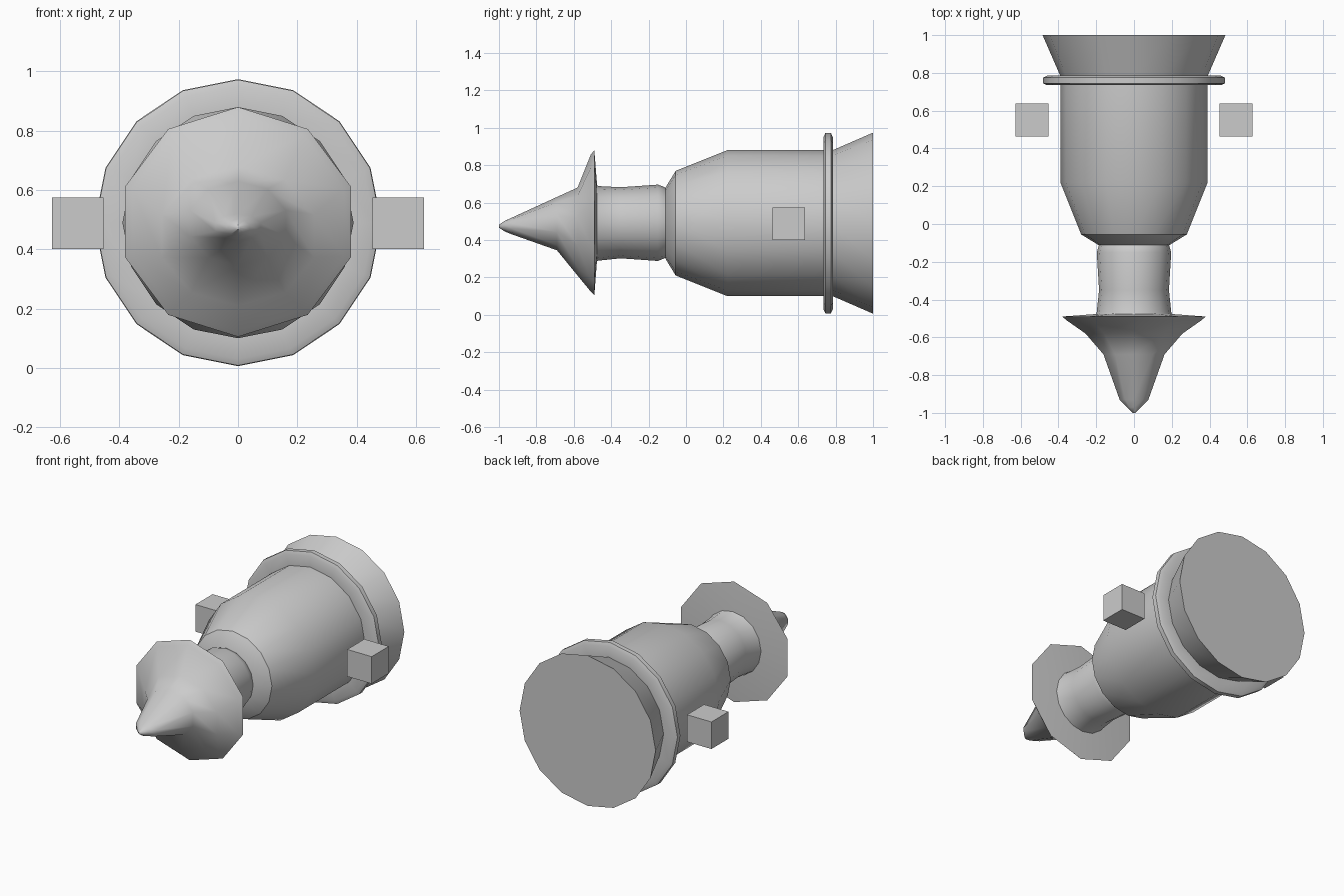
import bpy, bmesh, math

if "Cube" in bpy.data.objects:
    bpy.data.objects.remove(bpy.data.objects["Cube"])

CZ = 0.49  # height of the long axis


def finish(bm, name, angle=None):
    bmesh.ops.recalc_face_normals(bm, faces=bm.faces)
    me = bpy.data.meshes.new(name)
    bm.to_mesh(me)
    bm.free()
    ob = bpy.data.objects.new(name, me)
    bpy.context.collection.objects.link(ob)
    if angle:
        bpy.ops.object.select_all(action='DESELECT')
        bpy.context.view_layer.objects.active = ob
        ob.select_set(True)
        bpy.ops.object.shade_smooth_by_angle(angle=math.radians(angle))
    return ob


def loft(name, rings, sides, angle=35):
    """Rings along y: (y, half width, top z, bottom z), capped at both ends."""
    bm = bmesh.new()
    loops = []
    for y, w, top, bot in rings:
        c, h = (top + bot) / 2, (top - bot) / 2
        loops.append([bm.verts.new((w * math.sin(2 * math.pi * i / sides), y,
                                    c + h * math.cos(2 * math.pi * i / sides)))
                      for i in range(sides)])
    for a, b in zip(loops, loops[1:]):
        for i in range(sides):
            j = (i + 1) % sides
            bm.faces.new((a[i], a[j], b[j], b[i]))
    bm.faces.new(loops[0])
    bm.faces.new(loops[-1])
    return finish(bm, name, angle)


def turned(name, profile, sides=16):
    return loft(name, [(y, r, CZ + r, CZ - r) for y, r in profile], sides)


# Main barrel with tapered shoulder
turned("body", [(-0.11, 0.19), (-0.055, 0.28), (0.22, 0.39), (0.76, 0.39)])

# Thin collar with chamfered rim
turned("collar", [(0.735, 0.385), (0.735, 0.46), (0.745, 0.482),
                  (0.775, 0.482), (0.785, 0.46), (0.785, 0.385)])

# Flared rear base
turned("rear_flare", [(0.77, 0.384), (1.0, 0.484)])

# Neck between head and barrel
loft("neck", [(-0.49, 0.205, 0.70, 0.285), (-0.465, 0.197, 0.688, 0.29),
              (-0.35, 0.185, 0.682, 0.302), (-0.15, 0.197, 0.696, 0.288),
              (-0.12, 0.188, 0.685, 0.30), (-0.09, 0.18, 0.665, 0.315)], 16)

# Pointed nose widening into a broad ruff
loft("pointed_head", [(-1.0, 0.008, 0.482, 0.466), (-0.97, 0.04, 0.502, 0.446),
                      (-0.93, 0.08, 0.52, 0.43), (-0.69, 0.17, 0.63, 0.345),
                      (-0.58, 0.27, 0.68, 0.21), (-0.51, 0.375, 0.855, 0.125),
                      (-0.49, 0.4, 0.88, 0.105), (-0.475, 0.19, 0.69, 0.30)],
     10, 50)

# Small side cubes
for side, label in ((-1, "left"), (1, "right")):
    bm = bmesh.new()
    bmesh.ops.create_cube(bm, size=0.174)
    bmesh.ops.translate(bm, verts=bm.verts, vec=(side * 0.54, 0.55, 0.488))
    finish(bm, label + "_side_cube")
